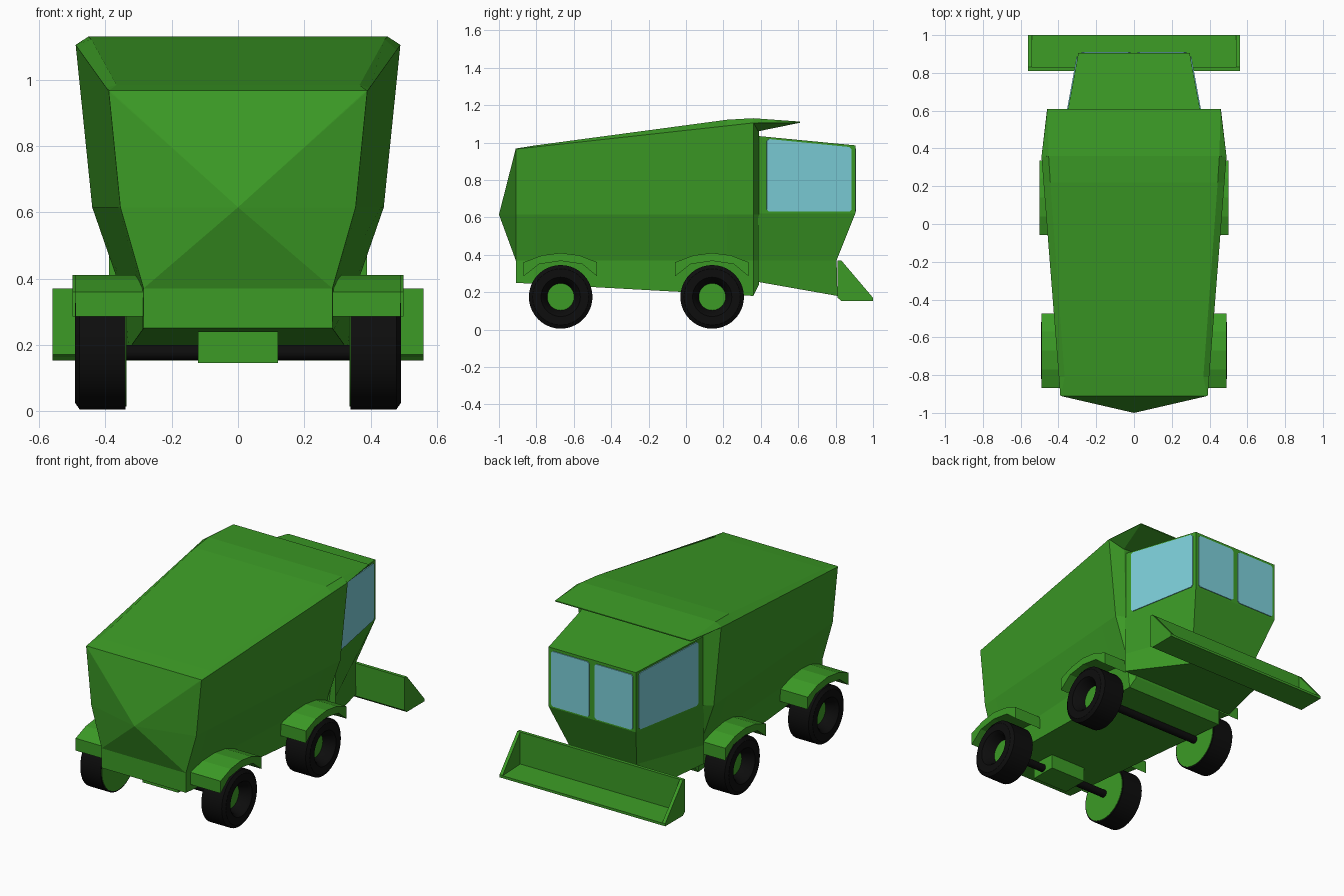
import bpy, bmesh, math
from mathutils import Vector

if "Cube" in bpy.data.objects:
    bpy.data.objects.remove(bpy.data.objects["Cube"])


def material(name, rgb):
    m = bpy.data.materials.new(name)
    m.diffuse_color = (*rgb, 1)
    m.use_nodes = True
    m.node_tree.nodes["Principled BSDF"].inputs["Base Color"].default_value = m.diffuse_color
    return m


GREEN = material("green paint", (0.045, 0.33, 0.019))
GLASS = material("blue glass", (0.205, 0.63, 0.70))
BLACK = material("black rubber", (0.004, 0.004, 0.004))


def finish(bm, name, mat, smooth=False):
    bmesh.ops.recalc_face_normals(bm, faces=bm.faces)
    me = bpy.data.meshes.new(name)
    bm.to_mesh(me)
    bm.free()
    ob = bpy.data.objects.new(name, me)
    bpy.context.collection.objects.link(ob)
    me.materials.append(mat)
    if smooth:
        bpy.ops.object.select_all(action='DESELECT')
        bpy.context.view_layer.objects.active = ob
        ob.select_set(True)
        bpy.ops.object.shade_smooth_by_angle(angle=math.radians(30))
    return ob


def add_loft(bm, rings, cap=(True, True)):
    vs = [[bm.verts.new(p) for p in r] for r in rings]
    n = len(vs[0])
    for a, b in zip(vs, vs[1:]):
        for i in range(n):
            j = (i + 1) % n
            bm.faces.new((a[i], a[j], b[j], b[i]))
    if cap[0]:
        bm.faces.new(vs[0])
    if cap[1]:
        bm.faces.new(vs[-1])
    return vs


def prism(bm, profile, x0, x1):
    """Extrude a (y, z) profile along x."""
    add_loft(bm, [[(x, y, z) for y, z in profile] for x in (x0, x1)])


def section(y, half):
    """Mirror half a cross-section (x, z) listed from bottom to top."""
    return [(x, y, z) for x, z in half] + [(-x, y, z) for x, z in reversed(half)]


# Grain body: lofted along y, pointed rear
bm = bmesh.new()
rear = [(.285, .25), (.285, .37), (.355, .615), (.39, .965), (.388, .968)]
shoulder = [(.335, .18), (.355, .37), (.44, .615), (.49, 1.105), (.452, 1.13)]


def blend(y, roof):
    t = (y + .91) / 1.27
    half = [(a[0] + (b[0] - a[0]) * t, a[1] + (b[1] - a[1]) * t) for a, b in zip(rear, shoulder)]
    return section(y, half[:4] + [roof])


rings = add_loft(bm, [
    section(-.91, rear),
    blend(-.81, (.367, .984)),
    blend(.22, (.443, 1.122)),
    section(.36, shoulder),
    section(.39, [(.31, .24), (.35, .37), (.39, .615), (.40, 1.05), (.38, 1.06)]),
], cap=(False, True))
r = rings[0]
tip = bm.verts.new((0, -1, .615))
bm.faces.new((r[0], r[1], r[8], r[9]))
for i in range(1, 8):
    bm.faces.new((r[i], r[i + 1], tip))
bm.faces.new((r[8], r[1], tip))
finish(bm, "grain_body", GREEN)

# Roof canopy overhanging the cab
bm = bmesh.new()
for s in (-1, 1):
    for p in [(.49, .355, 1.105), (.452, .36, 1.13), (.458, .61, 1.112),
              (.46, .61, 1.106), (.40, .385, 1.06)]:
        bm.verts.new((s * p[0], p[1], p[2]))
bmesh.ops.convex_hull(bm, input=bm.verts)
bmesh.ops.dissolve_limit(bm, angle_limit=.01, verts=bm.verts, edges=bm.edges)
finish(bm, "roof_canopy", GREEN)

# Cab with feeder neck: lofted upward
bm = bmesh.new()
add_loft(bm, [[(-.39, .385, zb), (.39, .385, zb), (xf, yf, zf), (-xf, yf, zf)]
              for zb, xf, yf, zf in [(.255, .23, .81, .18), (.37, .23, .805, .37),
                                     (.62, .295, .905, .62), (1.035, .295, .905, .985)]])
finish(bm, "cab", GREEN)


# Windows: thin plates with clipped corners
def window(name, corners):
    bm = bmesh.new()
    f = bm.faces.new([bm.verts.new(p) for p in corners])
    f.normal_update()
    bmesh.ops.bevel(bm, geom=bm.verts[:], offset=.012, segments=1, affect='VERTICES')
    ob = finish(bm, name, GLASS)
    m = ob.modifiers.new("thickness", 'SOLIDIFY')
    m.thickness, m.offset = .006, 0


def side_x(y):
    return .39 - .095 * (y - .385) / .52 + .002


for s, side in ((1, "right"), (-1, "left")):
    window(side + "_side_window", [(s * side_x(y), y, z) for y, z in
                                   [(.432, .63), (.885, .63), (.885, .975), (.432, 1.02)]])
    window(side + "_front_window", [(s * x, .907, z) for x, z in
                                    [(.018, .63), (.277, .63), (.277, .967), (.018, .967)]])

# Header trough: back wall, floor, triangular end plates
bm = bmesh.new()
prism(bm, [(.81, .17), (.83, .155), (.83, .37), (.81, .37)], -.56, .56)
prism(bm, [(.81, .172), (.83, .153), (1, .153), (1, .168), (.83, .175)], -.56, .56)
for s in (-1, 1):
    prism(bm, [(.81, .172), (.83, .153), (1, .153), (1, .17), (.83, .37), (.81, .37)], s * .54, s * .56)
finish(bm, "header_trough", GREEN)


# Wheels, mudguards and axles
def lathe(name, mat, profile, y, z, close=False, n=40):
    """Revolve (x, radius) points round the axle."""
    bm = bmesh.new()
    add_loft(bm, [[(x, y + q * math.cos(2 * math.pi * i / n), z + q * math.sin(2 * math.pi * i / n))
                   for i in range(n)] for x, q in profile], cap=(close, close))
    return finish(bm, name, mat, True)


guard = [(-.198, .285), (-.198, .36), (-.10, .397), (0, .41), (.10, .397), (.195, .36),
         (.195, .285), (.115, .35), (0, .367), (-.115, .35)]
for end, y, out in (("rear", -.67, .49), ("front", .14, .50)):
    for s, side in ((1, "right"), (-1, "left")):
        name = f"{end}_{side}_"
        lathe(name + "tyre", BLACK, [(s * x, q) for x, q in
              [(.34, .07), (.34, .17), (.478, .17), (.492, .15), (.492, .105), (.475, .09), (.42, .07)]],
              y, .175)
        lathe(name + "hub", GREEN, [(s * .39, .073), (s * .425, .073)], y, .175, True)
        lathe(name + "inner_disc", GREEN, [(s * .337, .162), (s * .345, .162)], y, .175, True)
        bm = bmesh.new()
        prism(bm, [(y + a, b) for a, b in guard], s * .28, s * out)
        finish(bm, name + "mudguard", GREEN)
    lathe(end + "_axle", BLACK, [(-.34, .023), (.34, .023)], y, .177, True, 16)

# Axle block under the rear of the body
bm = bmesh.new()
prism(bm, [(-.75, .145), (-.59, .145), (-.59, .24), (-.75, .24)], -.12, .12)
finish(bm, "rear_axle_block", GREEN)
